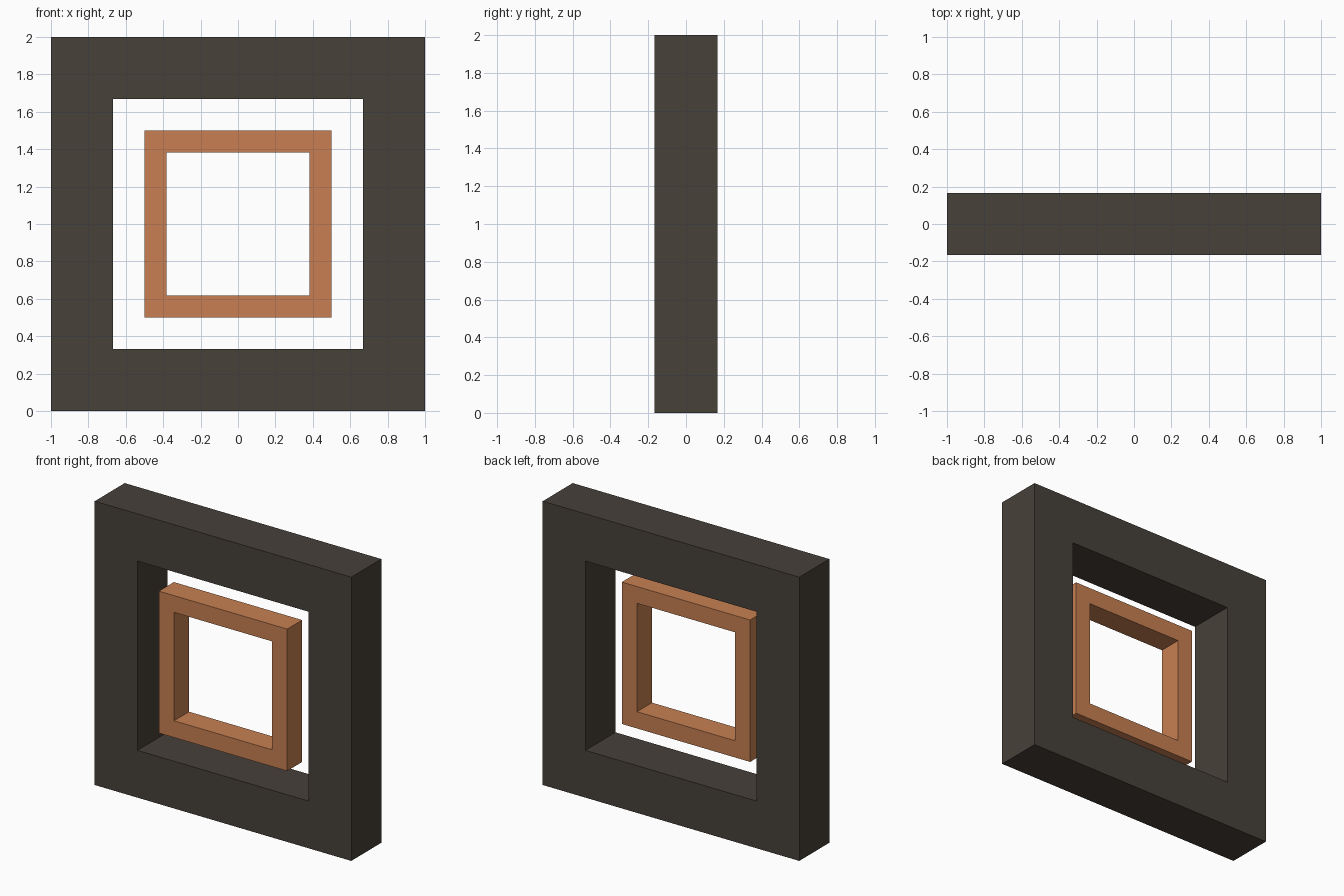
import bpy
import bmesh

if "Cube" in bpy.data.objects:
    bpy.data.objects.remove(bpy.data.objects["Cube"], do_unlink=True)

CENTRE_Z = 1.0


def make_material(name, colour):
    mat = bpy.data.materials.new(name)
    mat.use_nodes = True
    mat.diffuse_color = colour
    bsdf = next(n for n in mat.node_tree.nodes if n.type == "BSDF_PRINCIPLED")
    bsdf.inputs["Base Color"].default_value = colour
    return mat


def square_frame(name, outer, inner, y_front, y_back, mat):
    """Square ring of the given half-widths, extruded from front to back."""
    bm = bmesh.new()
    corners = [(-1, -1), (1, -1), (1, 1), (-1, 1)]
    rings = []
    for half, y in ((outer, y_front), (outer, y_back), (inner, y_back), (inner, y_front)):
        rings.append([bm.verts.new((sx * half, y, CENTRE_Z + sz * half)) for sx, sz in corners])
    # Join each ring to the next: outside, back, opening, front
    for r in range(4):
        a, b = rings[r], rings[(r + 1) % 4]
        for i in range(4):
            j = (i + 1) % 4
            bm.faces.new((a[i], a[j], b[j], b[i]))
    bmesh.ops.recalc_face_normals(bm, faces=bm.faces)
    mesh = bpy.data.meshes.new(name)
    bm.to_mesh(mesh)
    bm.free()
    mesh.materials.append(mat)
    obj = bpy.data.objects.new(name, mesh)
    bpy.context.collection.objects.link(obj)
    return obj


dark = make_material("dark_brown_grey", (0.063, 0.052, 0.041, 1))
copper = make_material("copper_orange", (0.578, 0.216, 0.084, 1))

# Heavy outer frame
square_frame("outer_frame", 1.0, 0.667, -0.167, 0.167, dark)
# Thin floating frame, flush with the front and half as deep
square_frame("inner_frame", 0.5, 0.382, -0.167, 0.0, copper)
